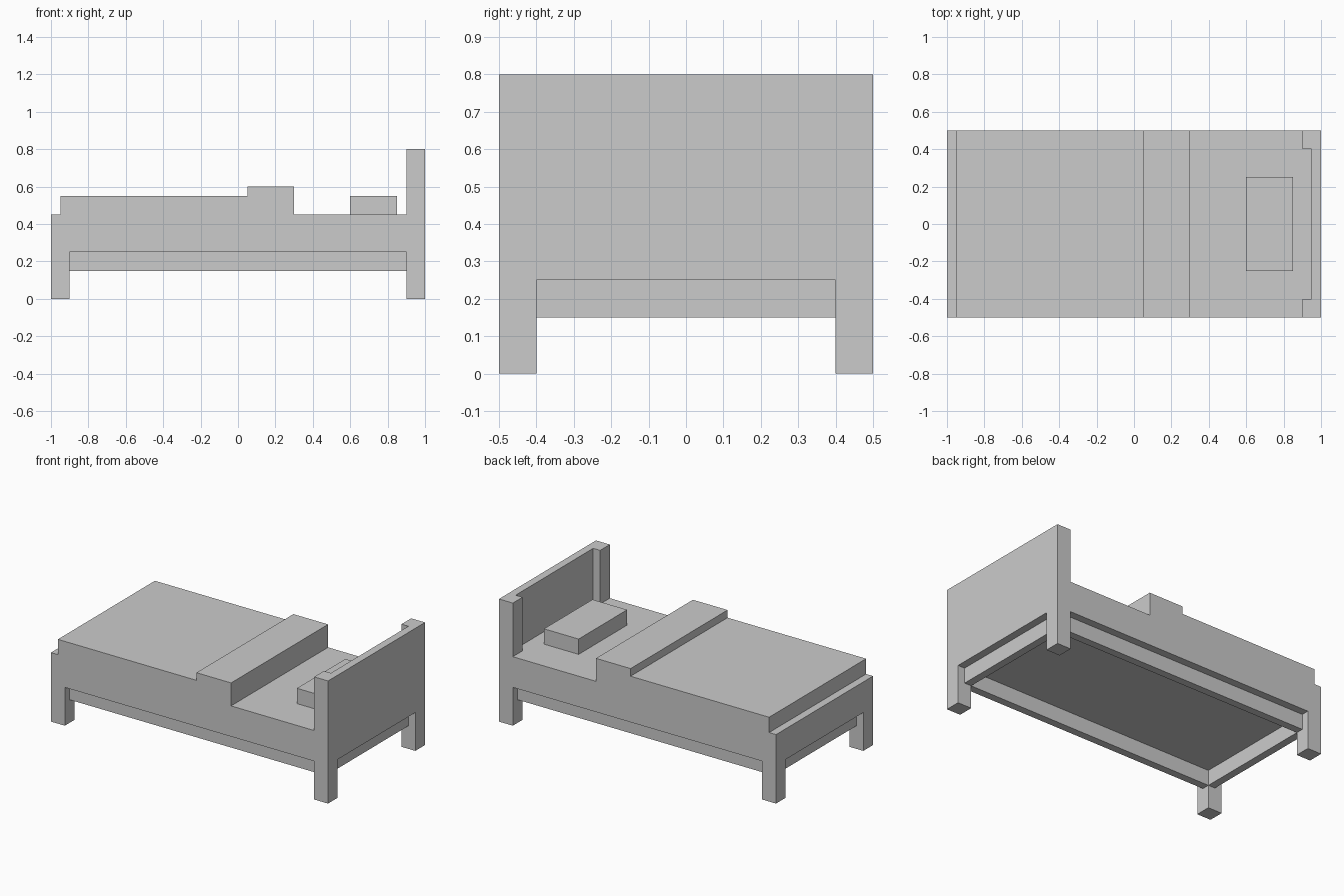
import bpy
import bmesh

if "Cube" in bpy.data.objects:
    bpy.data.objects.remove(bpy.data.objects["Cube"])


def finish(name, bm):
    bmesh.ops.recalc_face_normals(bm, faces=bm.faces[:])
    mesh = bpy.data.meshes.new(name)
    bm.to_mesh(mesh)
    bm.free()
    obj = bpy.data.objects.new(name, mesh)
    bpy.context.collection.objects.link(obj)
    return obj


def box(name, x, y, z):
    """Box from (min, max) ranges."""
    bm = bmesh.new()
    bmesh.ops.create_cube(bm, size=1)
    for v in bm.verts:
        v.co = [r[0] if c < 0 else r[1] for c, r in zip(v.co, (x, y, z))]
    return finish(name, bm)


def extrude_y(name, profile, half_width):
    """Extrude an x/z profile across the bed."""
    bm = bmesh.new()
    face = bm.faces.new([bm.verts.new((x, -half_width, z)) for x, z in profile])
    ext = bmesh.ops.extrude_face_region(bm, geom=[face])
    moved = [g for g in ext["geom"] if isinstance(g, bmesh.types.BMVert)]
    bmesh.ops.translate(bm, verts=moved, vec=(0, 2 * half_width, 0))
    return finish(name, bm)


def span(sign, a, b):
    return tuple(sorted((sign * a, sign * b)))


# Bed base, blanket, folded blanket edge and headboard panel in one side profile
extrude_y("bed_body", [
    (-1, 0.25), (1, 0.25), (1, 0.8), (0.95, 0.8), (0.95, 0.45),
    (0.3, 0.45), (0.3, 0.6), (0.05, 0.6), (0.05, 0.55),
    (-0.95, 0.55), (-0.95, 0.45), (-1, 0.45)], 0.5)

# Pillow
box("pillow", (0.6, 0.85), (-0.25, 0.25), (0.45, 0.55))

for sy, side in ((-1, "front"), (1, "back")):
    # Headboard posts
    box(f"{side}_headboard_post", (0.9, 0.95), span(sy, 0.4, 0.5), (0.45, 0.8))
    # Long side rails, set in from the body
    box(f"{side}_rail", (-0.9, 0.9), span(sy, 0.4, 0.45), (0.15, 0.25))
    # Corner legs
    for sx, end in ((-1, "foot"), (1, "head")):
        box(f"{side}_{end}_leg", span(sx, 0.9, 1), span(sy, 0.4, 0.5), (0, 0.25))

# End rails
for sx, end in ((-1, "foot"), (1, "head")):
    box(f"{end}_rail", span(sx, 0.9, 0.95), (-0.4, 0.4), (0.15, 0.25))
